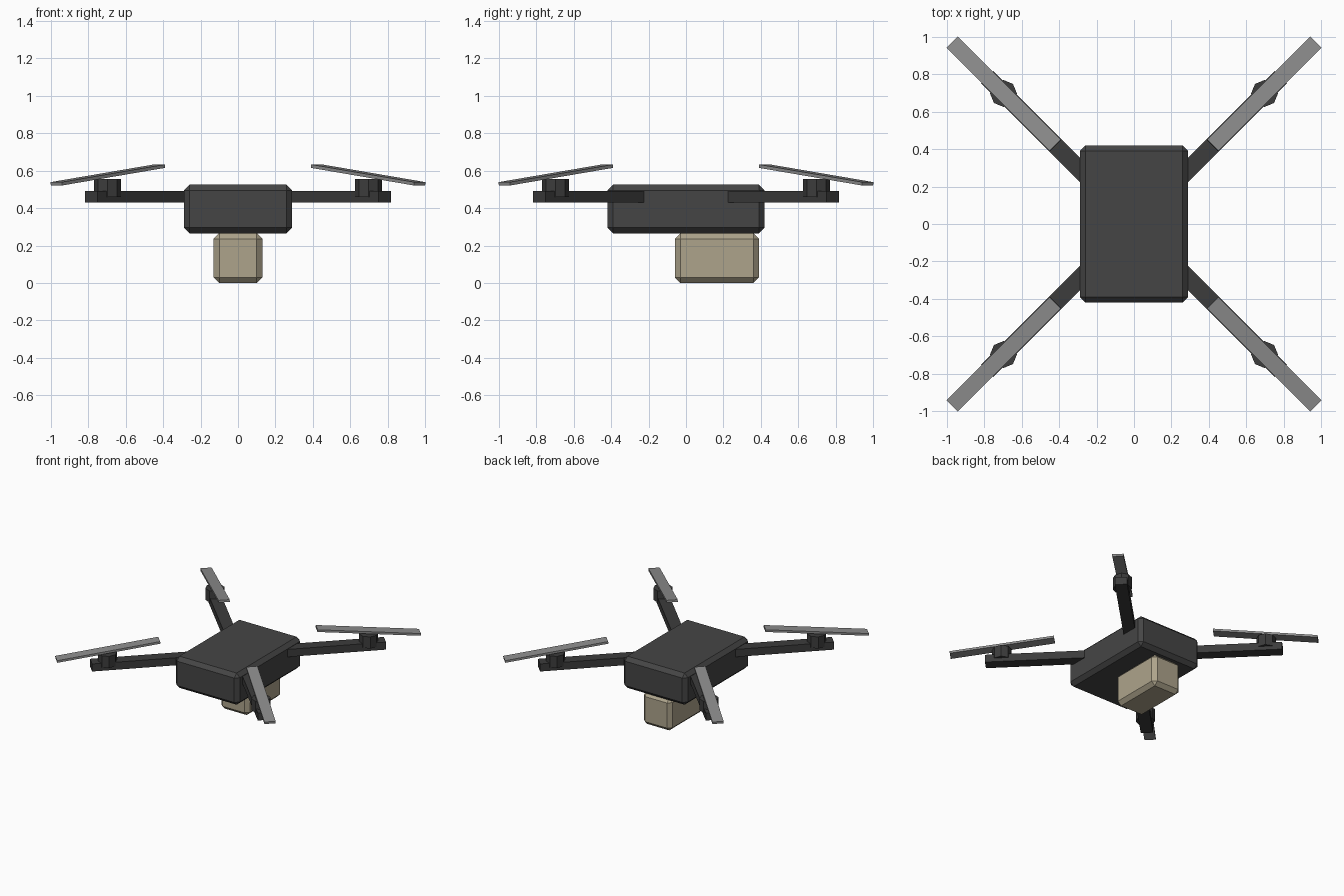
import bpy, bmesh
from math import radians, sqrt
from mathutils import Matrix

if "Cube" in bpy.data.objects:
    bpy.data.objects.remove(bpy.data.objects["Cube"])


def material(name, rgb):
    m = bpy.data.materials.new(name)
    m.diffuse_color = (*rgb, 1)
    m.use_nodes = True
    m.node_tree.nodes["Principled BSDF"].inputs["Base Color"].default_value = m.diffuse_color
    return m


DARK = material("dark_plastic", (0.06, 0.06, 0.06))
ARM = material("arm_plastic", (0.045, 0.045, 0.045))
BLADE = material("blade_grey", (0.27, 0.27, 0.27))
TAN = material("parcel_tan", (0.42, 0.37, 0.26))


def finish(name, bm, mat):
    me = bpy.data.meshes.new(name)
    bm.to_mesh(me)
    bm.free()
    me.materials.append(mat)
    ob = bpy.data.objects.new(name, me)
    bpy.context.collection.objects.link(ob)
    return ob


def box(name, size, matrix, mat, bevel=0):
    bm = bmesh.new()
    bmesh.ops.create_cube(bm, size=1)
    bmesh.ops.scale(bm, vec=size, verts=bm.verts)
    if bevel:
        bmesh.ops.bevel(bm, geom=bm.edges[:], offset=bevel, segments=1,
                        profile=0.5, affect='EDGES')
    bm.transform(matrix)
    return finish(name, bm, mat)


# Chamfered body and the parcel hanging below it
box("body", (0.58, 0.84, 0.26), Matrix.Translation((0, 0, 0.395)), DARK, 0.03)
box("parcel", (0.26, 0.45, 0.266), Matrix.Translation((0, 0.165, 0.133)), TAN, 0.03)

# Four diagonal arms, each with a motor and a tilted blade
R = 0.698
for label, deg in (("back_right", 45), ("back_left", 135),
                   ("front_left", 225), ("front_right", 315)):
    turn = Matrix.Rotation(radians(deg), 4, 'Z')
    hub = R * sqrt(2)
    inner, outer = 0.34, 1.11
    box("arm_" + label, (outer - inner, 0.092, 0.062),
        turn @ Matrix.Translation(((inner + outer) / 2, 0, 0.461)), ARM)

    # Eight-sided motor with its corners on the main axes
    bm = bmesh.new()
    bmesh.ops.create_cone(bm, cap_ends=True, segments=8, radius1=0.072,
                          radius2=0.072, depth=0.095)
    bm.transform(turn @ Matrix.Translation((hub, 0, 0.508))
                 @ Matrix.Rotation(radians(45), 4, 'Z'))
    finish("motor_" + label, bm, ARM)

    # Blade, sloping down towards its outer tip
    box("blade_" + label, (0.785, 0.085, 0.018),
        turn @ Matrix.Translation((hub - 0.003, 0, 0.577))
        @ Matrix.Rotation(radians(6.9), 4, 'Y'), BLADE)
